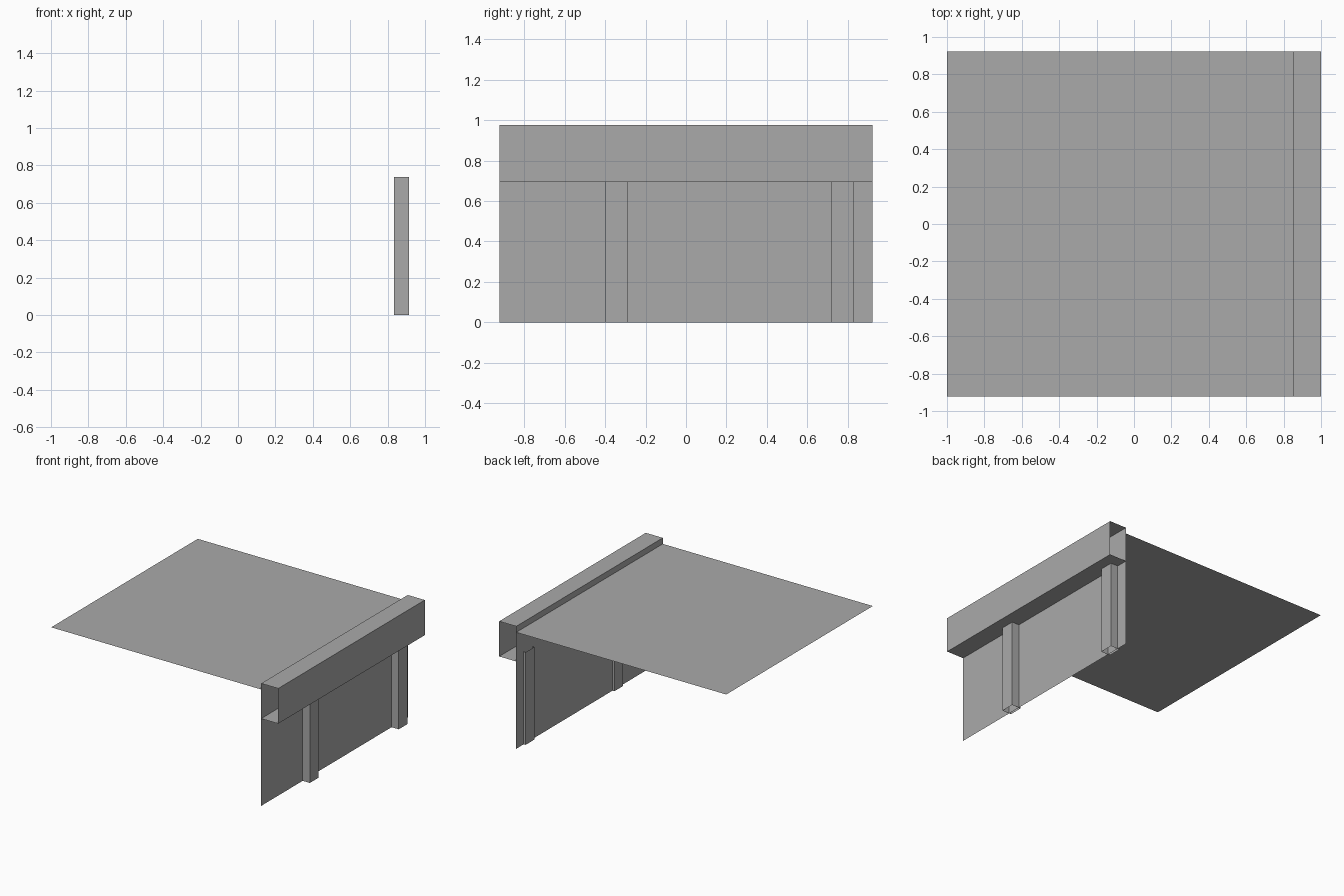
import bpy, bmesh

if "Cube" in bpy.data.objects:
    bpy.data.objects.remove(bpy.data.objects["Cube"])

D = 0.922            # half depth
WALL_X, FRONT_X = 0.85, 1.0
BEAM_LOW, BEAM_TOP = 0.695, 0.975

grey = bpy.data.materials.new("plain_grey")
grey.diffuse_color = (0.4, 0.4, 0.4, 1)
grey.use_nodes = True
grey.node_tree.nodes["Principled BSDF"].inputs["Base Color"].default_value = grey.diffuse_color


def sheet_strip(name, path, axis, start, end, closed=False):
    """Sweep a flat path along an axis ('y' or 'z') into thin, uncapped faces."""
    bm = bmesh.new()

    def place(p, t):
        return (p[0], t, p[1]) if axis == "y" else (p[0], p[1], t)

    rows = [[bm.verts.new(place(p, t)) for p in path] for t in (start, end)]
    n = len(path)
    for i in range(n if closed else n - 1):
        j = (i + 1) % n
        bm.faces.new((rows[0][i], rows[0][j], rows[1][j], rows[1][i]))
    if closed:
        bmesh.ops.recalc_face_normals(bm, faces=bm.faces)
    mesh = bpy.data.meshes.new(name)
    bm.to_mesh(mesh)
    bm.free()
    mesh.materials.append(grey)
    obj = bpy.data.objects.new(name, mesh)
    bpy.context.collection.objects.link(obj)
    return obj


# Flat roof sheet, facing up
sheet_strip("roof", [(WALL_X, 0.927), (-1, 0.927)], "y", D, -D).data.flip_normals()

# Front wall sheet below the beam, facing +x
sheet_strip("wall", [(WALL_X, 0), (WALL_X, BEAM_LOW)], "y", -D, D).data.flip_normals()

# Open-ended fascia beam
sheet_strip("fascia_beam", [(WALL_X, BEAM_LOW), (FRONT_X, BEAM_LOW),
                            (FRONT_X, BEAM_TOP), (WALL_X, BEAM_TOP)],
            "y", -D, D, closed=True)

# Open-ended square posts, running through the wall
for label, y in (("front", -0.345), ("back", 0.773)):
    sheet_strip(label + "_post", [(0.833, y - 0.055), (0.913, y - 0.055),
                                  (0.913, y + 0.055), (0.833, y + 0.055)],
                "z", 0, 0.737, closed=True)

# Make sure single sheets face outwards
for name, axis in (("roof", 2), ("wall", 0)):
    mesh = bpy.data.objects[name].data
    if mesh.polygons[0].normal[axis] < 0:
        mesh.flip_normals()
